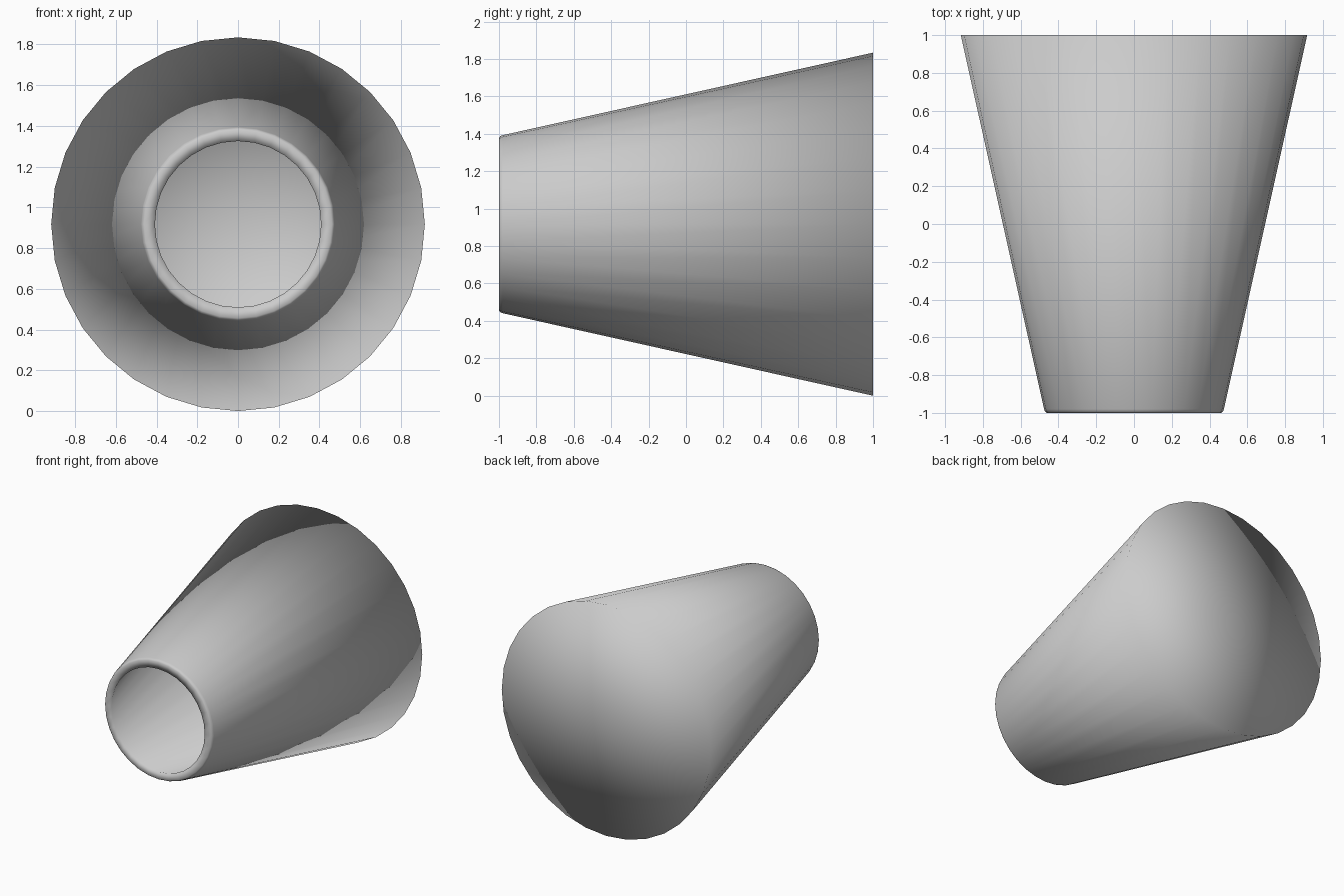
import bpy, bmesh, math

if "Cube" in bpy.data.objects:
    bpy.data.objects.remove(bpy.data.objects["Cube"])

SIDES = 32
CENTRE_Z = 0.917


def lathe(name, profile):
    """Revolve (radius, y) points about the y axis; zero radius makes a pole."""
    bm = bmesh.new()
    rings = []
    for r, y in profile:
        if r == 0:
            rings.append([bm.verts.new((0, y, CENTRE_Z))] * SIDES)
            continue
        rings.append([
            bm.verts.new((r * math.sin(2 * math.pi * i / SIDES), y,
                          CENTRE_Z + r * math.cos(2 * math.pi * i / SIDES)))
            for i in range(SIDES)])
    for a, b in zip(rings, rings[1:]):
        for i in range(SIDES):
            j = (i + 1) % SIDES
            corners = list(dict.fromkeys((a[i], a[j], b[j], b[i])))
            face = bm.faces.new(corners)
            face.smooth = True
    bmesh.ops.recalc_face_normals(bm, faces=bm.faces)
    mesh = bpy.data.meshes.new(name)
    bm.to_mesh(mesh)
    bm.free()
    obj = bpy.data.objects.new(name, mesh)
    bpy.context.collection.objects.link(obj)
    return obj


# Tapered hollow cup: closed wide end at the back, open bevelled mouth in front.
# Fully smooth shaded, so the back cap blends into the side wall.
lathe("tapered_cup", [
    (0, 1.0),            # outer cap centre
    (0.917, 1.0),        # wide end edge
    (0.476, -0.98),      # outer wall down to the mouth
    (0.471, -0.993),
    (0.461, -1.0),       # bevelled lip
    (0.408, -1.0),       # mouth opening
    (0.842, 0.94),       # inner wall
    (0, 0.94),           # inner cap centre
])
